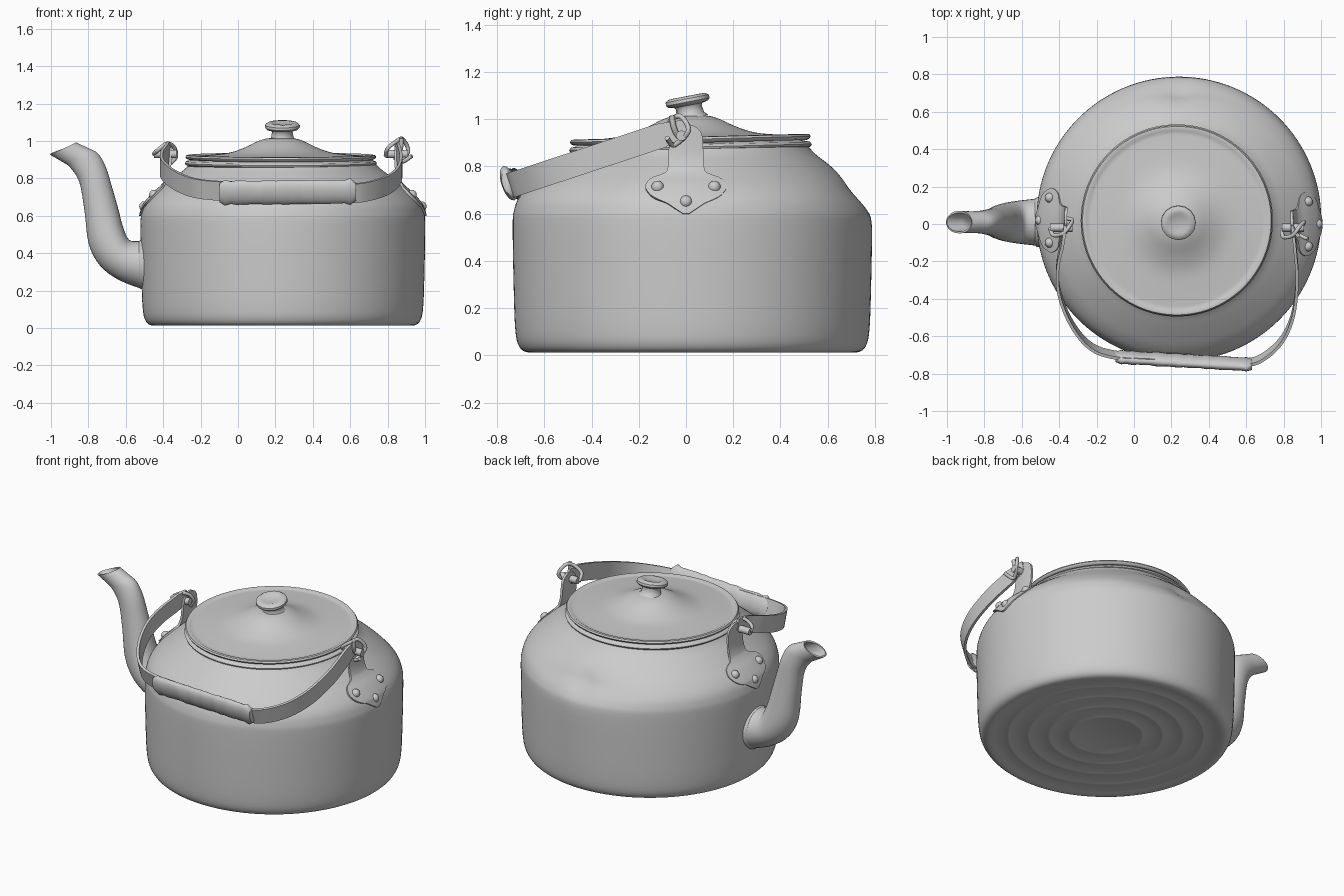
import bpy, bmesh, math, random
from mathutils import Vector as V

random.seed(4)
cube = bpy.data.objects.get("Cube")
if cube:
    bpy.data.objects.remove(cube, do_unlink=True)

metal = bpy.data.materials.new("dull_grey_metal")
metal.use_nodes = True
GREY = (0.6, 0.6, 0.6, 1)
metal.diffuse_color = GREY
metal.node_tree.nodes["Principled BSDF"].inputs["Base Color"].default_value = GREY

CX, CY = 0.24, 0.027


def spline(pts, n):
    """Resample tuples along a Catmull-Rom curve, n steps per span."""
    pts = [V(p) for p in pts]
    out = []
    for i in range(len(pts) - 1):
        a, b = pts[max(i - 1, 0)], pts[i]
        c, d = pts[i + 1], pts[min(i + 2, len(pts) - 1)]
        for k in range(n):
            t = k / n
            out.append(b + (c - a) * (t / 2) + (2 * a - 5 * b + 4 * c - d) * (t * t / 2)
                       + (3 * b - a - 3 * c + d) * (t ** 3 / 2))
    return out + [pts[-1]]


def grid(name, rows, closed=False, caps=False, thick=0, angle=40):
    """Skin rows of points into a smooth-shaded object."""
    bm = bmesh.new()
    vs = [[bm.verts.new(p) for p in row] for row in rows]
    n = len(rows[0])
    for r, s in zip(vs, vs[1:]):
        for j in range(n if closed else n - 1):
            k = (j + 1) % n
            bm.faces.new((r[j], r[k], s[k], s[j]))
    if caps:
        bm.faces.new(vs[0])
        bm.faces.new(vs[-1])
    bmesh.ops.remove_doubles(bm, verts=bm.verts, dist=0.0002)
    bmesh.ops.recalc_face_normals(bm, faces=bm.faces)
    if thick:
        bmesh.ops.solidify(bm, geom=bm.faces[:], thickness=thick)
        bmesh.ops.recalc_face_normals(bm, faces=bm.faces)
    me = bpy.data.meshes.new(name)
    bm.to_mesh(me)
    bm.free()
    me.materials.append(metal)
    me.shade_smooth()
    me.set_sharp_from_angle(angle=math.radians(angle))
    ob = bpy.data.objects.new(name, me)
    bpy.context.collection.objects.link(ob)
    return ob


def loft(name, rings, seg=32, **kw):
    """Skin ellipses given as (centre, half axis, half axis)."""
    turn = [math.tau * j / seg for j in range(seg)]
    rows = [[V(c) + V(a) * math.cos(t) + V(b) * math.sin(t) for t in turn] for c, a, b in rings]
    return grid(name, rows, closed=True, **kw)


def lathe(name, profile, loc, tilt=0, seg=96):
    """Spin a (radius, height) profile, tilted about its own base."""
    ob = loft(name, [((0, 0, z), (r, 0, 0), (0, r, 0)) for r, z in profile], seg)
    ob.location = loc
    ob.rotation_euler.x = tilt
    return ob


def wire(name, pts, radius):
    cu = bpy.data.curves.new(name, 'CURVE')
    cu.dimensions = '3D'
    cu.bevel_depth = radius
    cu.bevel_resolution = 2
    cu.use_fill_caps = True
    sp = cu.splines.new('POLY')
    path = spline(pts, 6)
    sp.points.add(len(path) - 1)
    for q, p in zip(sp.points, path):
        q.co = (*p, 1)
    cu.materials.append(metal)
    ob = bpy.data.objects.new(name, cu)
    bpy.context.collection.objects.link(ob)


# Body: faintly ridged base, straight wall, rounded shoulder
base = [(0, .026)]
for r in (.2, .32, .44, .56):
    base += [(r, .025), (r + .01, .021), (r + .02, .021), (r + .03, .025)]
wall = spline([(.65, .019), (.7, .013), (.734, .038), (.75, .11), (.757, .3), (.761, .55),
               (.755, .615), (.735, .667), (.692, .718), (.635, .766), (.575, .812), (.53, .845),
               (.502, .872), (.48, .9)], 4)
body = lathe("kettle_body", base + wall, (CX, CY, 0), seg=128)
# Dent pressed into the back of the shoulder
for v in body.data.vertices:
    if v.co.z > .4:
        away = math.atan2(v.co.x, v.co.y)
        band = math.exp(-((v.co.z - .69) / .07) ** 2)
        push = band * (.036 * math.exp(-(away / .5) ** 2) + .015 * math.exp(-(away / .1) ** 2))
        r = math.hypot(v.co.x, v.co.y)
        v.co.x *= 1 - push / r
        v.co.y *= 1 - push / r

# Neck rim, lid and knob
LID = (CX - .011, CY + .014, 0)
lathe("neck_rim", [(.485, .855), (.5, .868), (.511, .874), (.514, .882), (.506, .892), (.47, .9)],
      LID, .025)
lathe("lid", [(.4, .9), (.492, .9), (.505, .906), (.51, .915), (.504, .924), (.49, .926),
              (.478, .919)] + spline([(.46, .919), (.38, .925), (.28, .936), (.2, .962),
                                      (.12, 1), (.07, 1.014), (0, 1.018)], 4), LID, .025)
knob = [(.075, -.01), (.06, .005), (.055, .035), (.06, .045), (.085, .05), (.094, .06),
        (.093, .074), (.08, .084), (.06, .085), (.045, .079), (0, .077)]
lathe("lid_knob", knob, (CX - .003, CY - .008, 1.014), .19, 16)

# Spout: lower outline, upper outline, half width
outline = [(-.44, .2, -.44, .47, .13), (-.53, .225, -.53, .455, .115), (-.64, .27, -.59, .465, .105),
           (-.73, .34, -.625, .54, .095), (-.788, .45, -.65, .635, .082),
           (-.81, .62, -.683, .75, .068), (-.838, .78, -.715, .855, .058),
           (-.89, .865, -.755, .925, .05), (-.94, .9, -.81, .955, .048),
           (-1, .935, -.87, .983, .05)]
rings = []
for lx, lz, ux, uz, w in spline(outline, 4):
    rings.append((((lx + ux) / 2, .01, (lz + uz) / 2), ((ux - lx) / 2, 0, (uz - lz) / 2), (0, w, 0)))
loft("spout", rings, 32, thick=.01)
# Soldered collar where the spout meets the wall
loft("spout_collar", [((x, .01, .34), (0, 0, h), (0, h, 0))
                      for x, h in ((-.5, .136), (-.52, .132), (-.533, .122), (-.54, .108))])

# Riveted brackets: height, half width, distance from body axis
shape = [(.6, .012, .769), (.622, .045, .764), (.645, .08, .755), (.66, .115, .75),
         (.68, .15, .736), (.71, .172, .71), (.735, .165, .685), (.755, .14, .661),
         (.772, .092, .645), (.79, .078, .632), (.84, .074, .618), (.9, .072, .614),
         (.94, .066, .613), (.965, .045, .612), (.978, .015, .612)]
for side, name, yc in ((1, "left", 0), (-1, "right", .02)):
    rows = []
    for z, hw, R in spline(shape, 2):
        ys = [hw * u / 6 for u in range(-6, 7)]
        rows.append([(CX + side * math.sqrt(R * R - y * y), y + yc, z) for y in ys])
    grid(name + "_bracket", rows, thick=.014)
    for i, (y, z, R) in enumerate(((-.12, .712, .7), (.12, .712, .7), (0, .65, .742))):
        bm = bmesh.new()
        bmesh.ops.create_uvsphere(bm, u_segments=14, v_segments=8, radius=.027)
        me = bpy.data.meshes.new("rivet")
        bm.to_mesh(me)
        bm.free()
        me.materials.append(metal)
        me.shade_smooth()
        ob = bpy.data.objects.new(f"{name}_rivet_{i + 1}", me)
        ob.location = (CX + side * math.sqrt(R * R - y * y), y + yc, z)
        bpy.context.collection.objects.link(ob)

# Handle strap lying forward in a sloping plane
ACROSS = V((0, -.31, .95))
OUT = V((0, .95, .31))


def on_plane(x, y):
    return V((x, y, .965 + .33 * y))


strap = [(-.375, .0), (-.39, -.1), (-.415, -.22), (-.41, -.36), (-.35, -.52), (-.25, -.65),
         (-.12, -.705), (.1, -.72), (.4, -.736), (.6, -.748), (.7, -.715), (.8, -.62),
         (.86, -.48), (.88, -.3), (.87, -.14), (.855, -.0)]
path = spline(strap, 5)
rows = []
for i, (x, y) in enumerate(path):
    end = min(i, len(path) - 1 - i)
    half = .053 * min(1, .6 + end * .1)
    rows.append([on_plane(x, y) + ACROSS * half * k for k in (-1, -.5, 0, .5, 1)])
grid("handle_strap", rows, thick=.016)

# Wrapped grip, slightly lumpy
rings = []
STEPS = 24
for i in range(STEPS + 1):
    t = i / STEPS
    flare = 1.12 if i in (1, STEPS - 1) else (.8 if i in (0, STEPS) else 1)
    h = (.066 + random.uniform(-.003, .003)) * flare
    d = (.031 + random.uniform(-.003, .004)) * flare
    c = on_plane(-.1 + .73 * t, -.71 - .042 * t) + V((0, 0, .02 * t - .008))
    rings.append((c, ACROSS * h, OUT * d))
loft("handle_grip", rings, 20, caps=True, angle=60)

# Pivot pins and twisted wire ties
for name, x0, x1 in (("right", -.45, -.33), ("left", .79, .91)):
    loft(name + "_pivot_pin", [((x, -.02, .93), (0, .022, 0), (0, 0, .022)) for x in (x0, x1)],
         12, caps=True)
wire("right_wire_tie", [(-.45, -.02, .93), (-.43, -.06, .95), (-.38, -.05, .985),
                        (-.345, -.01, .97), (-.33, .02, .92), (-.36, .03, .88)], .011)
wire("left_wire_tie", [(.79, -.03, .92), (.8, -.07, .96), (.85, -.06, 1.0), (.88, -.02, 1.01),
                       (.91, .01, .95), (.88, -.05, .89), (.93, -.08, .92)], .011)
wire("left_wire_end", [(.84, -.02, .9), (.87, -.05, .96), (.875, -.06, 1.015)], .012)
